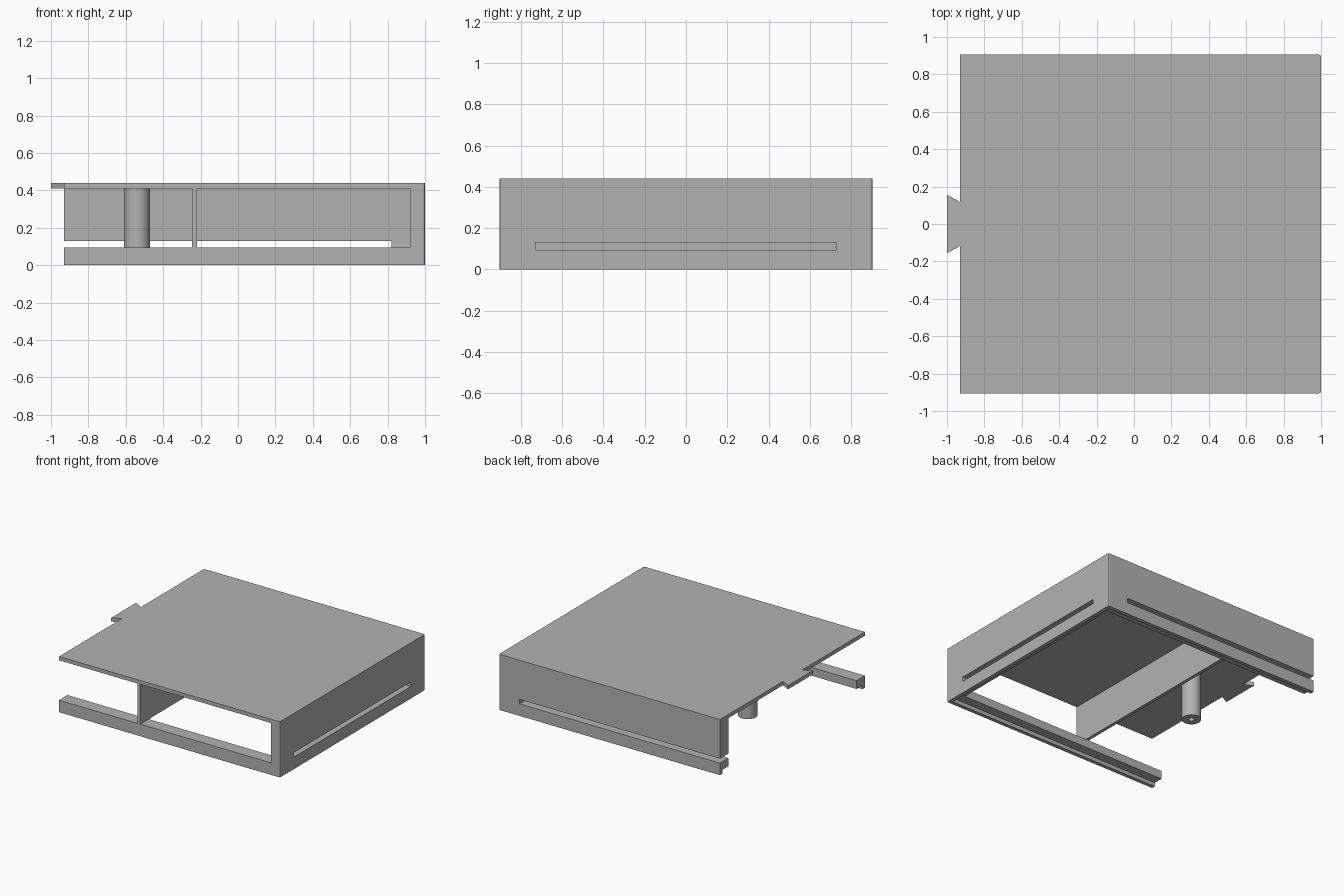
import bpy
import bmesh
from mathutils import Matrix, Vector

if "Cube" in bpy.data.objects:
    bpy.data.objects.remove(bpy.data.objects["Cube"], do_unlink=True)

# Overall sizes
LEFT, RIGHT, DEPTH = -0.93, 1.0, 0.905
TOP, CEILING = 0.44, 0.41
SIDE_IN, DEPTH_IN = 0.92, 0.80
BEAM, SLOT_TOP = 0.095, 0.13
RECESS, LIP = 0.03, 0.03

GREY = (0.45, 0.45, 0.45, 1.0)
grey = bpy.data.materials.new("plain grey")
grey.use_nodes = True
grey.diffuse_color = GREY
grey.node_tree.nodes["Principled BSDF"].inputs["Base Color"].default_value = GREY


def add_object(name, bm):
    mesh = bpy.data.meshes.new(name)
    bmesh.ops.recalc_face_normals(bm, faces=bm.faces)
    bm.to_mesh(mesh)
    bm.free()
    mesh.materials.append(grey)
    obj = bpy.data.objects.new(name, mesh)
    bpy.context.collection.objects.link(obj)
    return obj


def prism(name, outline, z0, z1):
    bm = bmesh.new()
    face = bm.faces.new([bm.verts.new((x, y, z0)) for x, y in outline])
    grown = bmesh.ops.extrude_face_region(bm, geom=[face])["geom"]
    verts = [v for v in grown if isinstance(v, bmesh.types.BMVert)]
    bmesh.ops.translate(bm, verts=verts, vec=(0, 0, z1 - z0))
    return add_object(name, bm)


def box(name, x0, x1, y0, y1, z0, z1):
    return prism(name, [(x0, y0), (x1, y0), (x1, y1), (x0, y1)], z0, z1)


def cylinder(name, x, y, radius, z0, z1, sides):
    bm = bmesh.new()
    place = Matrix.Translation(Vector((x, y, (z0 + z1) / 2)))
    bmesh.ops.create_cone(bm, cap_ends=True, segments=sides, radius1=radius,
                          radius2=radius, depth=z1 - z0, matrix=place)
    return add_object(name, bm)


def cut(target, cutter):
    mod = target.modifiers.new("cut", "BOOLEAN")
    mod.operation, mod.solver, mod.object = "DIFFERENCE", "EXACT", cutter
    bpy.context.view_layer.objects.active = target
    bpy.ops.object.modifier_apply(modifier=mod.name)
    bpy.data.objects.remove(cutter, do_unlink=True)


# Housing: slab with softened corners on the closed side
E = 0.01
housing = prism("housing", [
    (LEFT, -DEPTH), (RIGHT - E, -DEPTH), (RIGHT - E * 0.3, -DEPTH + E * 0.3),
    (RIGHT, -DEPTH + E), (RIGHT, DEPTH - E), (RIGHT - E * 0.3, DEPTH - E * 0.3),
    (RIGHT - E, DEPTH), (LEFT, DEPTH)], 0, TOP)

# Inner space, open below and on one end
cut(housing, box("inner_space", -1.2, SIDE_IN, -DEPTH_IN, DEPTH_IN, -0.1, CEILING))
# Recess for a bottom cover
cut(housing, box("cover_recess", -1.2, RIGHT - LIP, LIP - DEPTH, DEPTH - LIP, -0.1, RECESS))
# Wide front opening
cut(housing, box("front_opening", -1.2, SIDE_IN, -1.1, -0.7, BEAM, CEILING))
# Narrow slots in the back and side walls
cut(housing, box("back_slot", -1.2, 0.82, 0.7, 1.1, BEAM, SLOT_TOP))
cut(housing, box("side_slot", 0.85, 1.1, -0.73, 0.73, BEAM, SLOT_TOP))

# Divider from the front opening to the back wall
box("divider", -0.245, -0.22, -DEPTH, DEPTH_IN, BEAM, CEILING)

# Hollow screw post under the top
post = cylinder("screw_post", -0.54, 0, 0.07, 0.025, CEILING, 48)
cut(post, cylinder("post_hole", -0.54, 0, 0.02, -0.1, 0.3, 24))
bpy.ops.object.select_all(action="DESELECT")
post.select_set(True)
bpy.context.view_layer.objects.active = post
bpy.ops.object.shade_smooth_by_angle()

# Dovetail tab on the open end
prism("dovetail_tab", [(LEFT, -0.118), (LEFT, 0.118), (-1.0, 0.155), (-1.0, -0.155)],
      CEILING, TOP)
